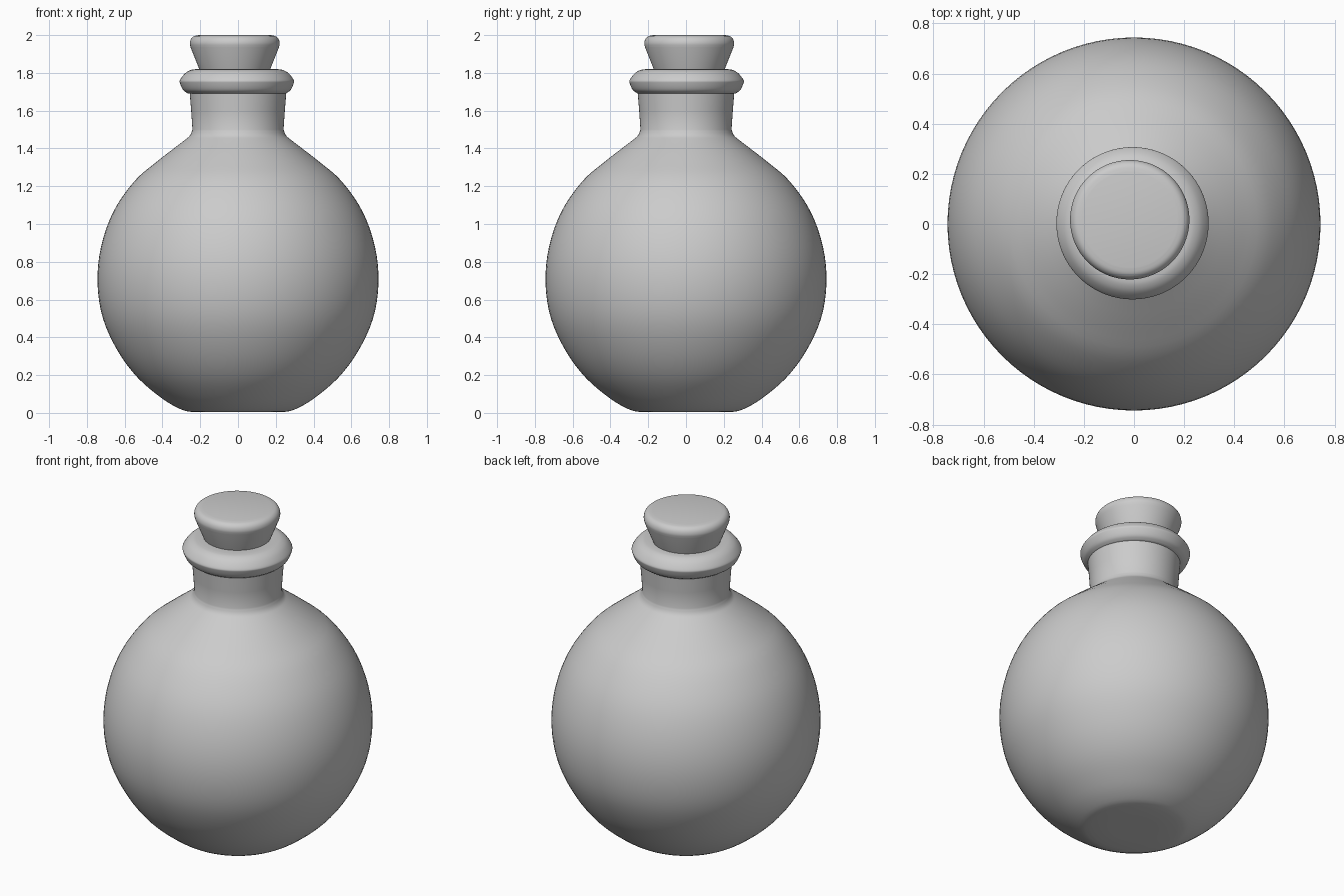
import bpy, bmesh, math
from mathutils import Vector

if "Cube" in bpy.data.objects:
    bpy.data.objects.remove(bpy.data.objects["Cube"])


def smooth_path(pts, steps=4):
    """Catmull-Rom curve through (radius, z) points."""
    p = [Vector(q) for q in pts]
    p = [2 * p[0] - p[1]] + p + [2 * p[-1] - p[-2]]
    out = []
    for a, b, c, d in zip(p, p[1:], p[2:], p[3:]):
        for i in range(steps):
            t = i / steps
            out.append(0.5 * (2 * b + (c - a) * t + (2 * a - 5 * b + 4 * c - d) * t * t
                              + (3 * b - a - 3 * c + d) * t ** 3))
    return [tuple(v) for v in out] + [tuple(pts[-1])]


def lathe(name, profile, centre=(0, 0), sides=96):
    bm = bmesh.new()
    verts = [bm.verts.new((r, 0, z)) for r, z in profile]
    edges = [bm.edges.new(e) for e in zip(verts, verts[1:])]
    bmesh.ops.spin(bm, geom=verts + edges, axis=(0, 0, 1), cent=(0, 0, 0),
                   angle=math.tau, steps=sides, use_duplicate=False)
    bmesh.ops.remove_doubles(bm, verts=bm.verts, dist=1e-4)
    bmesh.ops.recalc_face_normals(bm, faces=bm.faces)
    me = bpy.data.meshes.new(name)
    bm.to_mesh(me)
    bm.free()
    ob = bpy.data.objects.new(name, me)
    bpy.context.collection.objects.link(ob)
    ob.location = (*centre, 0)
    bpy.ops.object.select_all(action='DESELECT')
    ob.select_set(True)
    bpy.context.view_layer.objects.active = ob
    bpy.ops.object.shade_smooth_by_angle(angle=math.radians(40))
    return ob


# Round bottle body with flat base, flowing into the shoulder
body = smooth_path([(0.24, 0.004), (0.30, 0.018), (0.40, 0.075), (0.53, 0.185), (0.635, 0.325),
                    (0.715, 0.50), (0.744, 0.69), (0.725, 0.88), (0.66, 1.065),
                    (0.55, 1.225), (0.43, 1.33), (0.29, 1.438), (0.255, 1.468), (0.241, 1.50)])
lathe("bottle_body", [(0, 0.004), (0.12, 0.004)] + body + [(0.248, 1.60), (0.256, 1.70)])

# Rolled lip around the mouth, open in the middle
lip = smooth_path([(0.262, 1.692), (0.285, 1.71), (0.301, 1.745), (0.301, 1.763),
                   (0.275, 1.797), (0.245, 1.815), (0.215, 1.82)])
lathe("bottle_lip", [(0.165, 1.66), (0.24, 1.69)] + lip + [(0.165, 1.818), (0.165, 1.66)],
      centre=(-0.006, 0.003))

# Tapered cork stopper with rounded top edge
cork_top = smooth_path([(0.234, 1.935), (0.238, 1.957), (0.232, 1.979), (0.216, 1.994), (0.19, 2.0)])
lathe("cork", [(0, 1.70), (0.145, 1.70), (0.186, 1.815)] + cork_top + [(0, 2.0)],
      centre=(-0.017, 0.017))
